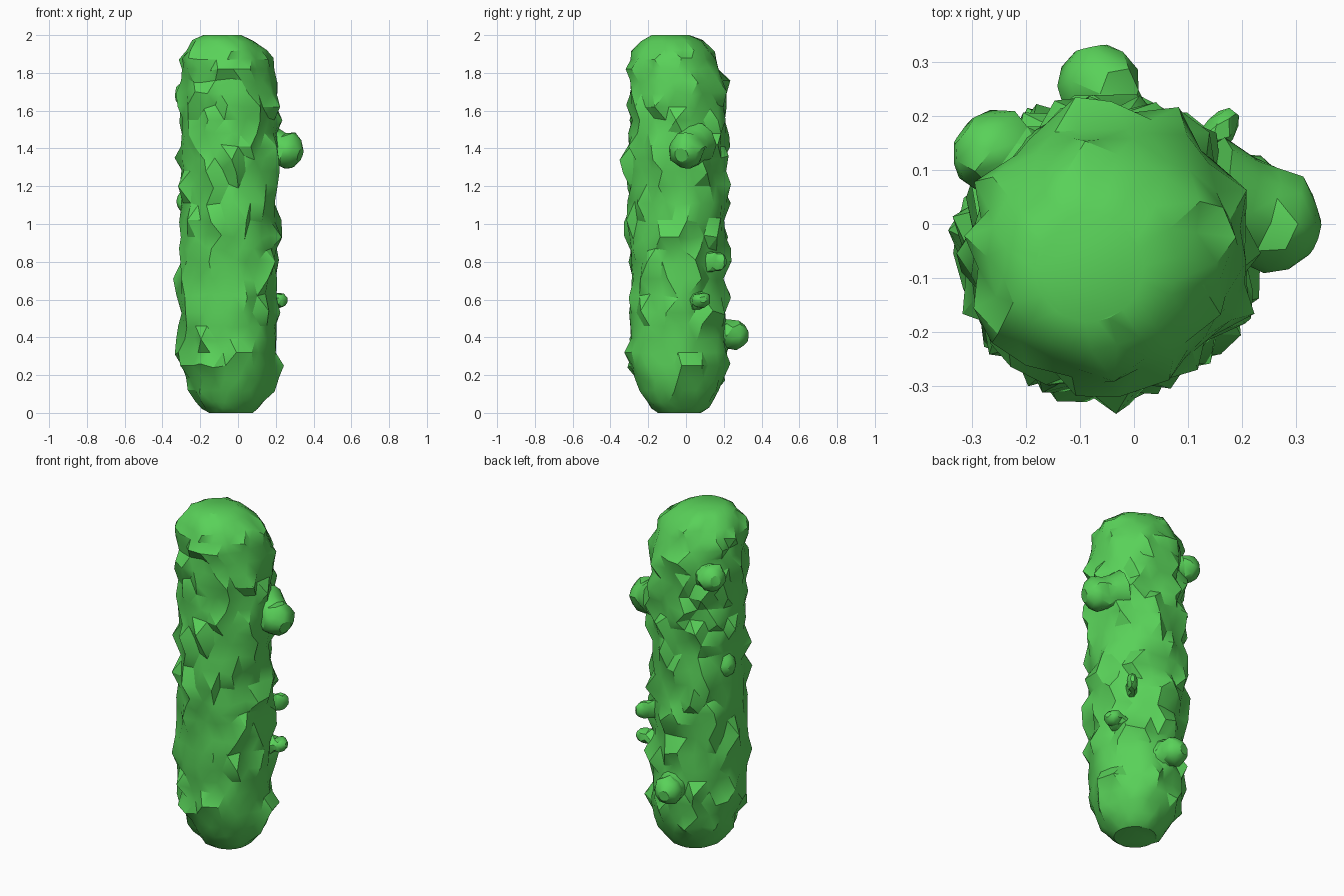
import bpy
import bmesh
import math
import random
from mathutils import Vector, Matrix

random.seed(8)

cube = bpy.data.objects.get("Cube")
if cube:
    bpy.data.objects.remove(cube, do_unlink=True)

green = bpy.data.materials.new("leaf_green")
green.use_nodes = True
colour = (0.1, 0.64, 0.1, 1)
green.diffuse_color = colour
green.node_tree.nodes["Principled BSDF"].inputs["Base Color"].default_value = colour


def lumpy_lathe(name, rings, sides, rough, matrix, stretch=1.0):
    """Capped lathe of (radius, height, x, y) rings with scattered bumps."""
    bm = bmesh.new()
    loops = []
    widest = max(ring[0] for ring in rings)
    for i, (radius, height, cx, cy) in enumerate(rings):
        end = i in (0, len(rings) - 1)
        # bumps shrink towards the narrow ends
        bump = 0 if end else rough * (radius / widest) ** 2
        loop = []
        for s in range(sides):
            # half-step twist on odd rings plus some wander
            a = (s + 0.5 * (i % 2) + random.uniform(-0.25, 0.25)) * math.tau / sides
            r = radius + bump * random.uniform(-0.25, 0.25)
            z = height + bump * random.choice((-0.25, 0, 0, 0, 0.25))
            if random.random() < 0.22:
                r += bump * random.uniform(0.6, 1)
            loop.append(bm.verts.new((cx + r * math.cos(a),
                                      cy + r * math.sin(a) * stretch, z)))
        loops.append(loop)
    # zigzag triangles between neighbouring rings
    for i in range(len(loops) - 1):
        lo, hi = loops[i], loops[i + 1]
        for s in range(sides):
            n = (s + 1) % sides
            if i % 2:
                bm.faces.new((lo[s], lo[n], hi[n]))
                bm.faces.new((lo[s], hi[n], hi[s]))
            else:
                bm.faces.new((lo[s], lo[n], hi[s]))
                bm.faces.new((lo[n], hi[n], hi[s]))
    bm.faces.new(list(reversed(loops[0])))
    bm.faces.new(loops[-1])
    bm.transform(matrix)
    bmesh.ops.recalc_face_normals(bm, faces=bm.faces)
    mesh = bpy.data.meshes.new(name)
    bm.to_mesh(mesh)
    bm.free()
    mesh.materials.append(green)
    obj = bpy.data.objects.new(name, mesh)
    bpy.context.collection.objects.link(obj)
    bpy.ops.object.select_all(action='DESELECT')
    obj.select_set(True)
    bpy.context.view_layer.objects.active = obj
    bpy.ops.object.shade_smooth_by_angle(angle=math.radians(30))


# Body: rounded ends, long wobbly middle
AX, AY = -0.047, -0.045
bottom = [(0.115, 0), (0.145, 0.025), (0.173, 0.06), (0.21, 0.12), (0.234, 0.18)]
middle = [0.25, 0.32, 0.39, 0.46, 0.53, 0.62, 0.71, 0.8, 0.87, 0.93, 1.02,
          1.11, 1.2, 1.28, 1.35, 1.41, 1.48, 1.55, 1.62, 1.69]
top = [(0.25, 1.76), (0.24, 1.82), (0.225, 1.87), (0.2, 1.92),
       (0.158, 1.97), (0.1, 2)]
rings = [(r, z, AX + 0.01, AY + 0.01) for r, z in bottom]
rings += [(0.252 + 0.003 * math.sin(z * 15), z,
           AX - 0.008 * math.sin(z * 2), AY) for z in middle]
rings += [(r, z, AX - 0.15 * (z - 1.76), AY - 0.15 * (z - 1.76)) for r, z in top]
lumpy_lathe("body", rings, 22, 0.043, Matrix.Identity(4))


def knob(name, base, tip, radius, stretch=1.0, sides=9):
    """Rounded wart growing from base to tip with a flared root."""
    base, tip = Vector(base), Vector(tip)
    axis = tip - base
    length = axis.length
    shape = [(1.25, 0), (1.08, 0.3), (0.95, 0.5), (1, 0.7), (0.78, 0.88), (0.4, 1)]
    profile = [(radius * r, length * t, 0, 0) for r, t in shape]
    # keep the local y direction as upright as possible
    z = axis.normalized()
    x = Vector((0, 0, 1)).cross(z).normalized()
    y = z.cross(x)
    turn = Matrix((x, y, z)).transposed().to_4x4()
    lumpy_lathe(name, profile, sides, radius * 0.2,
                Matrix.Translation(base) @ turn, stretch)


# Warts on the sides and back
knob("large_side_knob", (0.13, 0.05, 1.43), (0.33, -0.025, 1.365), 0.094, 1, 11)
knob("low_back_knob", (-0.04, 0.14, 0.42), (-0.08, 0.325, 0.405), 0.077)
knob("high_back_knob", (-0.18, 0.07, 1.67), (-0.315, 0.172, 1.69), 0.077)
knob("small_back_knob", (0.1, 0.1, 0.8), (0.185, 0.208, 0.8), 0.03, 1.8, 7)
knob("small_side_knob", (0.14, 0.06, 0.59), (0.258, 0.09, 0.6), 0.052, 0.8, 7)
knob("flat_side_knob", (-0.2, 0, 1.12), (-0.32, 0.025, 1.12), 0.06, 1.1, 7)
